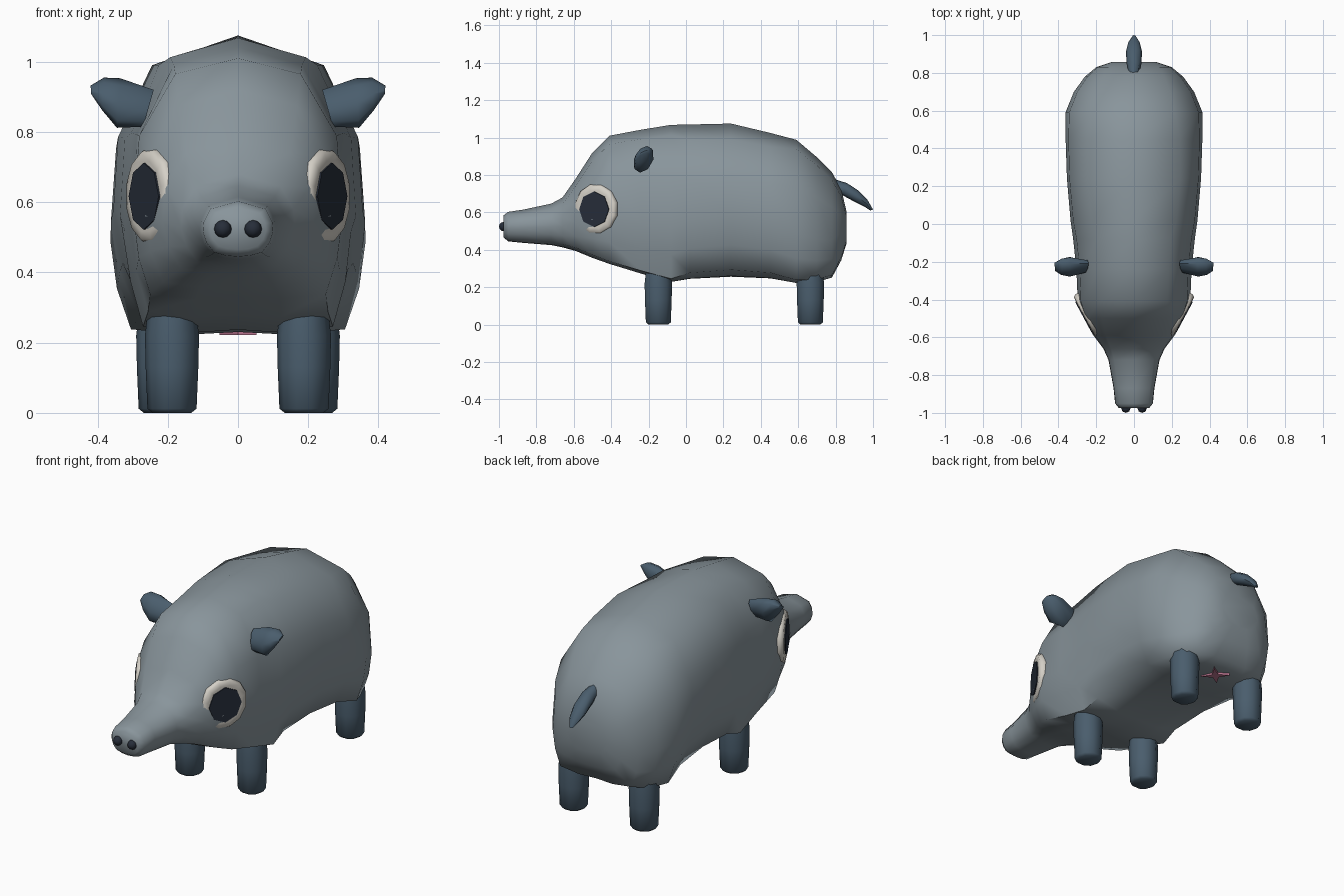
import bpy, bmesh, math
from mathutils import Vector, Matrix

if "Cube" in bpy.data.objects:
    bpy.data.objects.remove(bpy.data.objects["Cube"])


def material(name, rgb):
    m = bpy.data.materials.new(name)
    m.diffuse_color = (*rgb, 1)
    m.use_nodes = True
    m.node_tree.nodes["Principled BSDF"].inputs["Base Color"].default_value = m.diffuse_color
    return m


GREY = material("grey_hide", (0.25, 0.30, 0.33))
SLATE = material("slate_blue", (0.068, 0.110, 0.152))
DARK = material("dark_navy", (0.020, 0.027, 0.042))
CREAM = material("cream", (0.66, 0.63, 0.57))
PINK = material("pink", (0.50, 0.18, 0.28))


def loft(name, rings, mat, angle=60):
    """Skin closed rings of equal length and cap both ends."""
    bm = bmesh.new()
    rows = [[bm.verts.new(p) for p in r] for r in rings]
    n = len(rows[0])
    for a, b in zip(rows, rows[1:]):
        for i in range(n):
            j = (i + 1) % n
            bm.faces.new((a[i], a[j], b[j], b[i]))
    bm.faces.new(rows[0])
    bm.faces.new(rows[-1])
    bmesh.ops.recalc_face_normals(bm, faces=bm.faces)
    me = bpy.data.meshes.new(name)
    bm.to_mesh(me)
    bm.free()
    ob = bpy.data.objects.new(name, me)
    bpy.context.collection.objects.link(ob)
    me.materials.append(mat)
    bpy.ops.object.select_all(action='DESELECT')
    ob.select_set(True)
    bpy.context.view_layer.objects.active = ob
    bpy.ops.object.shade_smooth_by_angle(angle=math.radians(angle))
    return ob


def ellipse(center, u, v, n=8, phase=0.0):
    c, u, v = Vector(center), Vector(u), Vector(v)
    return [c + u * math.cos(t) + v * math.sin(t)
            for t in (2 * math.pi * (i + phase) / n for i in range(n))]


# Body: half profiles as (width, height) fractions, blended from round to boxy
ROUND = [(0, 1), (.78, .86), (.98, .62), (1, .45), (.9, .25), (.68, .08), (.35, .02), (0, 0)]
BOXY = [(0, 1), (.6, .935), (.945, .68), (1, .35), (.95, .18), (.84, .03), (.4, .01), (0, .02)]
# y, bottom, top, half width, boxiness
SECTIONS = [
    (-.975, .465, .585, .080, 0), (-.95, .445, .603, .100, 0),
    (-.87, .437, .615, .108, 0), (-.72, .425, .647, .135, 0),
    (-.66, .412, .680, .162, .2), (-.59, .390, .780, .215, .5),
    (-.50, .350, .920, .265, .8), (-.41, .318, 1.01, .298, 1),
    (-.24, .265, 1.042, .305, 1), (-.08, .220, 1.068, .322, 1),
    (.02, .235, 1.07, .336, .6), (.24, .248, 1.075, .355, .5),
    (.45, .238, 1.025, .362, .6), (.59, .215, .988, .363, 1),
    (.70, .222, .895, .318, 1), (.78, .245, .815, .260, .9),
    (.83, .340, .725, .200, .5), (.857, .430, .610, .120, 0),
]
rings = []
for y, lo, hi, w, t in SECTIONS:
    half = []
    for (rx, rz), (bx, bz) in zip(ROUND, BOXY):
        half.append(((rx + (bx - rx) * t) * w, lo + (rz + (bz - rz) * t) * (hi - lo)))
    ring = half + [(-x, z) for x, z in half[-2:0:-1]]
    rings.append([(x, y, z) for x, z in ring])
loft("body", rings, GREY)

# Tail: (top y, top z, bottom y, bottom z, half width)
tail = []
for ty, tz, by, bz, w in [(.77, .785, .79, .70, .022), (.86, .757, .84, .69, .040),
                          (.92, .718, .91, .652, .042), (.97, .668, .955, .630, .030),
                          (1.0, .615, .985, .610, .010)]:
    a, b = Vector((0, ty, tz)), Vector((0, by, bz))
    tail.append(ellipse((a + b) / 2, (w, 0, 0), (a - b) / 2))
loft("tail", tail, SLATE)

for side, s in (("right", 1), ("left", -1)):
    # Legs with a small rounded foot edge
    for end, x, y in (("front", .188, -.148), ("back", .213, .665)):
        leg = [ellipse((s * x, y, z), (r, 0, 0), (0, r, 0), 10)
               for z, r in ((0, .055), (.012, .070), (.13, .075), (.22, .077), (.28, .070))]
        loft(f"{end}_leg_{side}", leg, SLATE, 50)

    # Ears: (top x, top z, bottom x, bottom z, half depth)
    ear = []
    for tx, tz, bx, bz, d in [(.24, .92, .27, .815, .030), (.335, .953, .345, .812, .052),
                              (.382, .955, .387, .862, .042), (.42, .932, .418, .908, .012)]:
        a, b = Vector((s * tx, -.208, tz)), Vector((s * bx, -.245, bz))
        ear.append(ellipse((a + b) / 2, (0, d, 0), (a - b) / 2))
    loft(f"ear_{side}", ear, SLATE)

    # Eyes: cream dish with a flat dark pupil plate
    normal = Vector((s * .88, -.475, 0))
    across = Vector((s * .475, .88, 0))
    up = Vector((0, 0, 1))
    center = Vector((s * .246, -.480, .617))
    dish = [ellipse(center + normal * d, across * .130 * k, up * .137 * k, 12, .5)
            for d, k in ((-.06, .85), (-.015, .98), (.004, 1), (.019, .93), (.021, .75))]
    loft(f"eye_{side}", dish, CREAM)
    pupil = [ellipse(center + normal * d, across * .090, up * .095, 8)
             for d in (.020, .026)]
    loft(f"pupil_{side}", pupil, DARK, 30)

    # Nostrils
    bm = bmesh.new()
    bmesh.ops.create_uvsphere(bm, u_segments=8, v_segments=6, radius=.025,
                              matrix=Matrix.Translation((s * .043, -.975, .524)))
    for f in bm.faces:
        f.smooth = True
    me = bpy.data.meshes.new(f"nostril_{side}")
    bm.to_mesh(me)
    bm.free()
    me.materials.append(DARK)
    bpy.context.collection.objects.link(bpy.data.objects.new(f"nostril_{side}", me))

# Small four-armed mark under the belly
star = []
for z in (.222, .245):
    star.append([((.075 if i % 2 == 0 else .022) * math.cos(math.pi * (i + 1) / 4),
                  .66 + (.075 if i % 2 == 0 else .022) * math.sin(math.pi * (i + 1) / 4), z)
                 for i in range(8)])
loft("belly_mark", star, PINK, 30)
